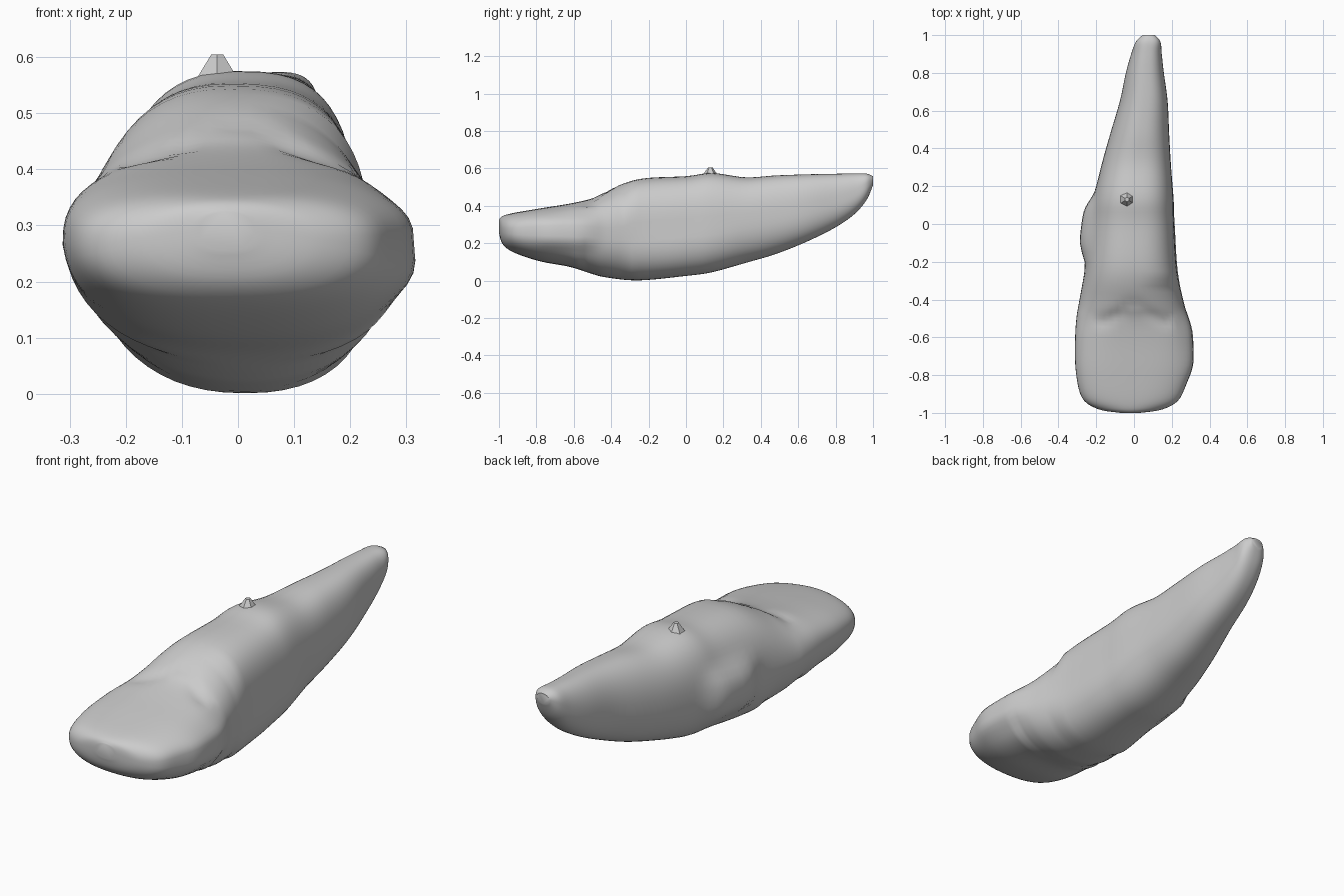
import bpy, bmesh, math
from mathutils import Vector

if "Cube" in bpy.data.objects:
    bpy.data.objects.remove(bpy.data.objects["Cube"])

# Body stations: y, x left, x right, z bottom, z top, z of widest point, roundness exponent
STATIONS = [
    (-1.00, -.07, .03, .255, .325, .29, 2.0),
    (-.98, -.19, .155, .195, .345, .275, 2.1),
    (-.92, -.275, .245, .15, .362, .265, 2.6),
    (-.78, -.308, .285, .103, .386, .265, 2.9),
    (-.62, -.312, .285, .073, .412, .265, 2.8),
    (-.50, -.305, .275, .035, .44, .26, 2.4),
    (-.42, -.292, .262, .016, .482, .25, 2.2),
    (-.25, -.262, .228, .001, .543, .25, 2.3),
    (.00, -.228, .212, .025, .558, .27, 2.4),
    (.14, -.212, .208, .045, .575, .28, 2.4),
    (.32, -.17, .195, .095, .552, .31, 2.3),
    (.48, -.125, .186, .142, .562, .34, 2.2),
    (.65, -.075, .178, .21, .568, .38, 2.2),
    (.80, -.043, .158, .285, .571, .42, 2.2),
    (.90, -.015, .147, .355, .573, .46, 2.2),
    (.965, .01, .14, .43, .572, .51, 2.2),
    (1.00, .045, .11, .51, .558, .535, 2.0),
]
SIDES, STEPS = 56, 5


def catmull(a, b, c, d, t):
    return tuple(.5 * (2*q + (r-p)*t + (2*p-5*q+4*r-s)*t*t + (3*q-p-3*r+s)*t**3)
                 for p, q, r, s in zip(a, b, c, d))


def finish(bm, name, angle=35):
    bmesh.ops.recalc_face_normals(bm, faces=bm.faces)
    me = bpy.data.meshes.new(name)
    bm.to_mesh(me)
    bm.free()
    ob = bpy.data.objects.new(name, me)
    bpy.context.collection.objects.link(ob)
    bpy.context.view_layer.objects.active = ob
    ob.select_set(True)
    bpy.ops.object.shade_smooth_by_angle(angle=math.radians(angle))
    ob.select_set(False)
    return ob


def bump(y, z, cy, cz, ry, rz):
    """Soft-edged raised patch, 1 inside and 0 outside."""
    return math.exp(-((y - cy) / ry)**4 - ((z - cz) / rz)**4)


def ring(st):
    y, xl, xr, zb, zt, zw, n = st
    pts = []
    for i in range(SIDES):
        a = 2 * math.pi * i / SIDES
        c, s = math.cos(a), math.sin(a)
        # squarer right shoulder along the back, fuller lower sides
        top = n + (.5 if c > 0 and y > -.3 else 0)
        low = 2.1 if -.56 < y < -.3 else 2.35
        e = 2 / (top if s > 0 else low)
        x = (xl + xr)/2 + (xr - xl)/2 * math.copysign(abs(c)**e, c)
        h = math.copysign(abs(s)**e, s)
        z = zw + ((zt - zw) if s > 0 else (zw - zb)) * h
        # belly leans a little to the right
        if h < 0 and y < .3:
            x -= .03 * h * min(1, (1 + y) * 3, (.3 - y) * 3)
        # raised cheek on the right, raised flank patch on the left
        if c > 0:
            x += .026 * c * bump(y, z, -.65, .26, .17, .085)
        else:
            x += .05 * c * bump(y, z, -.02, .26, .15, .13)
        # scalloped brow crease where the head meets the back
        if s > .3 and abs(x) < .2:
            edge = y + .47 - .05 * math.cos(x * 19)
            z -= .008 * math.exp(-(edge / .03)**2)
        pts.append(Vector((x, y, z)))
    return pts


# Lofted body with head and tail
rows = []
last = len(STATIONS) - 1
for k in range(last):
    quad = [STATIONS[max(0, min(last, k + o))] for o in (-1, 0, 1, 2)]
    rows += [catmull(*quad, j / STEPS) for j in range(STEPS)]
rows.append(STATIONS[-1])
bm = bmesh.new()
rings = [[bm.verts.new(p) for p in ring(r)] for r in rows]
for a, b in zip(rings, rings[1:]):
    for i in range(SIDES):
        j = (i + 1) % SIDES
        bm.faces.new((a[i], a[j], b[j], b[i]))
bm.faces.new(rings[0])
bm.faces.new(rings[-1])
finish(bm, "body", 50)

# Small knob on the back
bm = bmesh.new()
bmesh.ops.create_cone(bm, cap_ends=True, segments=6, radius1=.04, radius2=.012, depth=.04)
finish(bm, "back_knob").location = (-.037, .13, .585)
